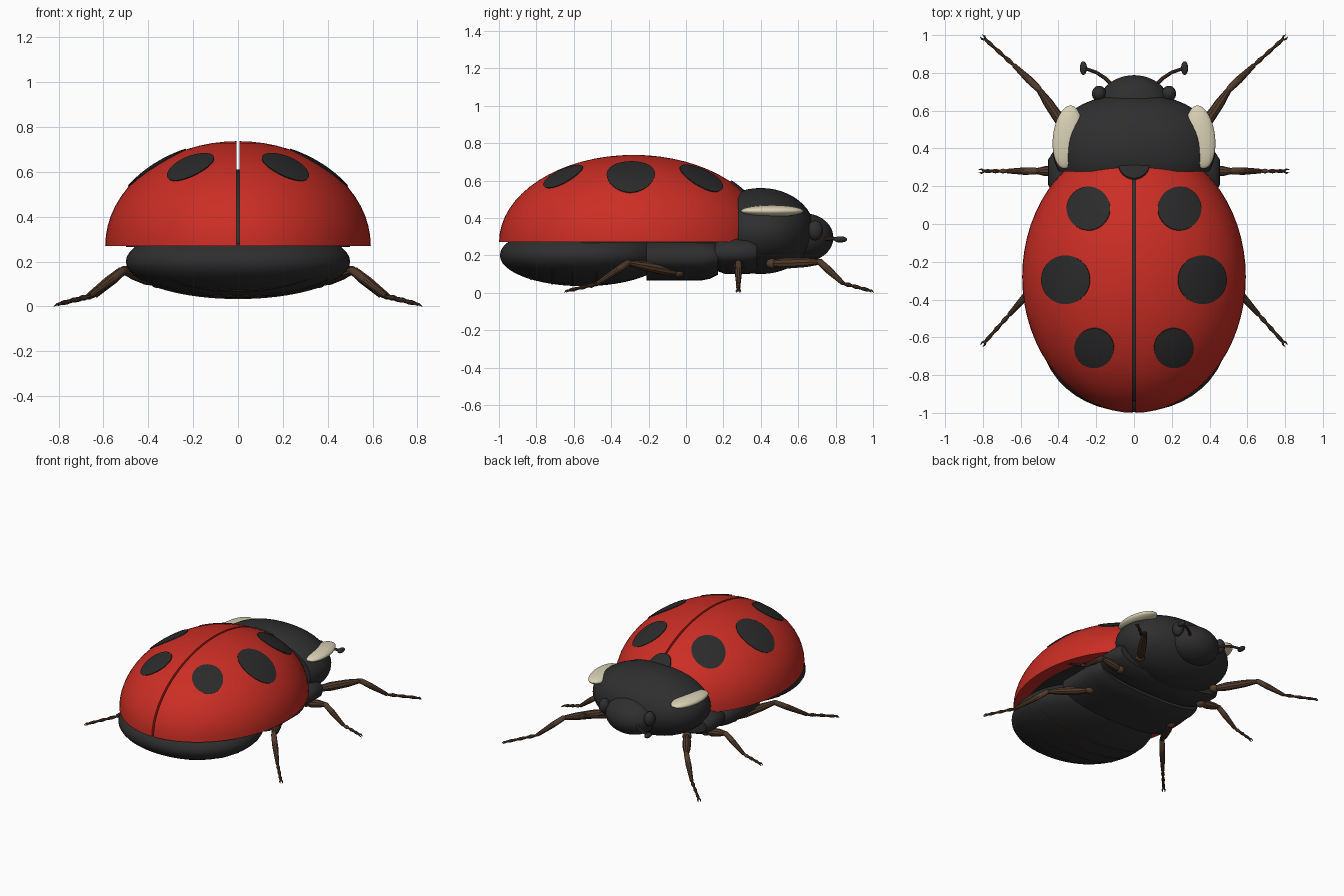
import bpy, bmesh, math
from mathutils import Vector

if "Cube" in bpy.data.objects:
    bpy.data.objects.remove(bpy.data.objects["Cube"])


def mat(name, rgb):
    m = bpy.data.materials.new(name)
    m.diffuse_color = (*rgb, 1)
    m.use_nodes = True
    m.node_tree.nodes["Principled BSDF"].inputs["Base Color"].default_value = m.diffuse_color
    return m


RED = mat("wing red", (0.60, 0.027, 0.018))
BLACK = mat("body black", (0.028, 0.028, 0.029))
SPOT = mat("spot black", (0.024, 0.024, 0.025))
CREAM = mat("cream", (0.70, 0.64, 0.46))
BROWN = mat("leg brown", (0.085, 0.045, 0.025))


def finish(bm, name, material):
    bmesh.ops.recalc_face_normals(bm, faces=bm.faces)
    me = bpy.data.meshes.new(name)
    bm.to_mesh(me)
    bm.free()
    me.materials.append(material)
    ob = bpy.data.objects.new(name, me)
    bpy.context.collection.objects.link(ob)
    return ob


def ball(name, c, r, material, cuts=(), power=2.0, seg=48, rot=0.0):
    """Ellipsoid, optionally squared in plan and cut by planes (point, removed side)."""
    bm = bmesh.new()
    bmesh.ops.create_uvsphere(bm, u_segments=seg, v_segments=seg // 2, radius=1)
    for v in bm.verts:
        x, y, z = v.co
        h = math.hypot(x, y)
        f = 1.0
        if h > 1e-5:
            f = 1 / (abs(x / h) ** power + abs(y / h) ** power) ** (1 / power)
        x, y, z = x * f * r[0], y * f * r[1], z * r[2]
        ca, sa = math.cos(rot), math.sin(rot)
        v.co = (c[0] + x * ca - y * sa, c[1] + x * sa + y * ca, c[2] + z)
    for p, n in cuts:
        res = bmesh.ops.bisect_plane(bm, geom=bm.verts[:] + bm.edges[:] + bm.faces[:],
                                     dist=1e-5, plane_co=p, plane_no=n, clear_outer=True)
        edges = [e for e in res["geom_cut"] if isinstance(e, bmesh.types.BMEdge)]
        bmesh.ops.edgeloop_fill(bm, edges=edges)
    return finish(bm, name, material)


def loft(name, rings, material, n=48):
    """Squared oval rings along y: (y, centre z, half width, half height)."""
    bm = bmesh.new()
    loops = []
    for y, cz, rx, rz in rings:
        loop = []
        for i in range(n):
            a = 2 * math.pi * i / n
            c, s = math.cos(a), math.sin(a)
            loop.append(bm.verts.new((math.copysign(abs(c) ** 0.85, c) * rx, y,
                                      cz + math.copysign(abs(s) ** 0.85, s) * rz)))
        loops.append(loop)
    for a, b in zip(loops, loops[1:]):
        for i in range(n):
            j = (i + 1) % n
            bm.faces.new((a[i], a[j], b[j], b[i]))
    bm.faces.new(loops[0])
    bm.faces.new(loops[-1])
    return finish(bm, name, material)


def tubes(name, paths, material, res=3):
    """Tapered tubes; every path is a list of (point, radius)."""
    cu = bpy.data.curves.new(name, "CURVE")
    cu.dimensions = "3D"
    cu.bevel_depth = 1
    cu.bevel_resolution = res
    cu.use_fill_caps = True
    for path in paths:
        sp = cu.splines.new("POLY")
        sp.points.add(len(path) - 1)
        for q, (p, r) in zip(sp.points, path):
            q.co = (*p, 1)
            q.radius = r
    cu.materials.append(material)
    ob = bpy.data.objects.new(name, cu)
    bpy.context.collection.objects.link(ob)
    bpy.ops.object.select_all(action="DESELECT")
    ob.select_set(True)
    bpy.context.view_layer.objects.active = ob
    bpy.ops.object.convert(target="MESH")


# Wing cases: two halves of a dome with a narrow seam
DC, DR = (0, -0.28, 0.27), (0.592, 0.72, 0.467)
for side, s in (("right", 1), ("left", -1)):
    ball(side + "_wing_case", DC, DR, RED, seg=64, cuts=[
        ((0, 0, 0.27), (0, 0, -1)), ((0.007 * s, 0, 0), (-s, 0, 0)), ((0, 0.33, 0), (0, 1, 0))])
ball("body_core", DC, (0.5, 0.66, 0.34), BLACK, cuts=[
    ((0, 0, 0.265), (0, 0, -1)), ((0, 0.31, 0), (0, 1, 0))])


def spot(name, cx, cy, r, lift=1.009, rings=8, n=40):
    """Thin round plate following the dome, with a skirt sunk into it."""
    def place(rad, a, k):
        x, y = cx + rad * math.cos(a), cy + rad * math.sin(a)
        h = 1 - (x / DR[0]) ** 2 - ((y - DC[1]) / DR[1]) ** 2
        z = math.sqrt(max(h, 0)) * DR[2]
        return (x * k, DC[1] + (y - DC[1]) * k, DC[2] + z * k)
    bm = bmesh.new()
    mid = bm.verts.new(place(0, 0, lift))
    steps = [(r * (i + 1) / rings, lift) for i in range(rings)] + [(r, 0.995)]
    loops = [[bm.verts.new(place(q, 2 * math.pi * i / n, k)) for i in range(n)] for q, k in steps]
    for i in range(n):
        j = (i + 1) % n
        bm.faces.new((mid, loops[0][i], loops[0][j]))
        for a, b in zip(loops, loops[1:]):
            bm.faces.new((a[i], b[i], b[j], a[j]))
    finish(bm, name, SPOT)


for side, s in (("right", 1), ("left", -1)):
    spot(side + "_front_spot", 0.24 * s, 0.08, 0.114)
    spot(side + "_middle_spot", 0.36 * s, -0.295, 0.128)
    spot(side + "_rear_spot", 0.21 * s, -0.655, 0.104)
spot("shoulder_plate", 0, 0.32, 0.084, lift=1.015)

# Underside body: abdomen with fine segment lines, two chest segments
AC, AR = (0, -0.55, 0.2), (0.5, 0.445, 0.165)
ball("abdomen", AC, AR, BLACK, power=2.1)
lines = []
for y in (-0.83, -0.715, -0.605, -0.48):
    k = math.sqrt(1 - ((y - AC[1]) / AR[1]) ** 2)
    lines.append([((AR[0] * k * math.sin(a), y, AC[2] - AR[2] * k * math.cos(a)), 0.004)
                  for a in (math.radians(d) for d in range(-60, 61, 5))])
tubes("abdomen_segment_lines", lines, BROWN, res=1)
loft("rear_chest", [(-0.21, 0.19, 0.46, 0.125), (0.08, 0.19, 0.46, 0.125),
                    (0.13, 0.19, 0.45, 0.115), (0.17, 0.19, 0.43, 0.095)], BLACK)
loft("middle_chest", [(0.155, 0.21, 0.43, 0.09), (0.21, 0.215, 0.455, 0.115),
                      (0.34, 0.215, 0.455, 0.115), (0.38, 0.215, 0.43, 0.09)], BLACK)

# Neck shield with cream side patches, head and eyes
ball("neck_shield", (0, 0.40, 0.33), (0.43, 0.288, 0.23), BLACK, power=2.2,
     cuts=[((0, 0.278, 0), (0, -1, 0))])
ball("head", (0, 0.63, 0.295), (0.19, 0.158, 0.13), BLACK)
for side, s in (("right", 1), ("left", -1)):
    ball(side + "_cream_patch", (0.352 * s, 0.46, 0.437), (0.077, 0.168, 0.031), CREAM,
         rot=math.radians(7) * s)
    ball(side + "_eye", (0.185 * s, 0.69, 0.333), (0.038, 0.042, 0.053), BLACK, seg=24)
    # Antennae
    tubes(side + "_antenna", [[((0.11 * s, 0.73, 0.285), 0.011), ((0.15 * s, 0.77, 0.288), 0.010),
                               ((0.20 * s, 0.803, 0.288), 0.009),
                               ((0.265 * s, 0.825, 0.285), 0.009)]], BROWN)
    ball(side + "_antenna_club", (0.268 * s, 0.825, 0.285), (0.019, 0.036, 0.017), BLACK, seg=20)

# Legs: hip, knee, ankle, toe
LEGS = {
    "front": ((0.33, 0.46, 0.155), (0.505, 0.715, 0.165), (0.635, 0.84, 0.05), (0.785, 0.975, 0.014)),
    "middle": ((0.36, 0.28, 0.13), (0.52, 0.28, 0.16), (0.67, 0.28, 0.045), (0.79, 0.28, 0.014)),
    "hind": ((0.36, -0.04, 0.11), (0.51, -0.31, 0.16), (0.66, -0.48, 0.045), (0.785, -0.62, 0.014)),
}


def limb(a, b, profile):
    return [(a.lerp(b, t), r) for t, r in profile]


for side, s in (("right", 1), ("left", -1)):
    for leg, pts in LEGS.items():
        hip, knee, ankle, toe = (Vector((p[0] * s, p[1], p[2])) for p in pts)
        paths = [limb(hip, knee, ((0, .020), (.3, .030), (.7, .026), (1, .015))),
                 limb(knee, ankle, ((-.06, .010), (0, .018), (.4, .020), (1, .012)))]
        for i in range(3):
            a, b = ankle.lerp(toe, i / 3), ankle.lerp(toe, (i + 1) / 3)
            paths.append(limb(a, b, ((0, .007), (.6, .013 - .001 * i), (1, .008))))
        d = (toe - ankle).normalized()
        w = d.cross(Vector((0, 0, 1))).normalized()
        for k in (-1, 1):
            paths.append([(toe, .006), (toe + d * .018 + w * .010 * k, .005),
                          (toe + d * .034 + w * .008 * k - Vector((0, 0, .006)), .001)])
        tubes(f"{side}_{leg}_leg", paths, BROWN)
        ball(f"{side}_{leg}_hip", hip, (0.032, 0.032, 0.028), BROWN, seg=20)

# Smooth shading with crisp cut edges
bpy.ops.object.select_all(action="SELECT")
bpy.context.view_layer.objects.active = bpy.data.objects["head"]
bpy.ops.object.shade_smooth_by_angle(angle=math.radians(35))
